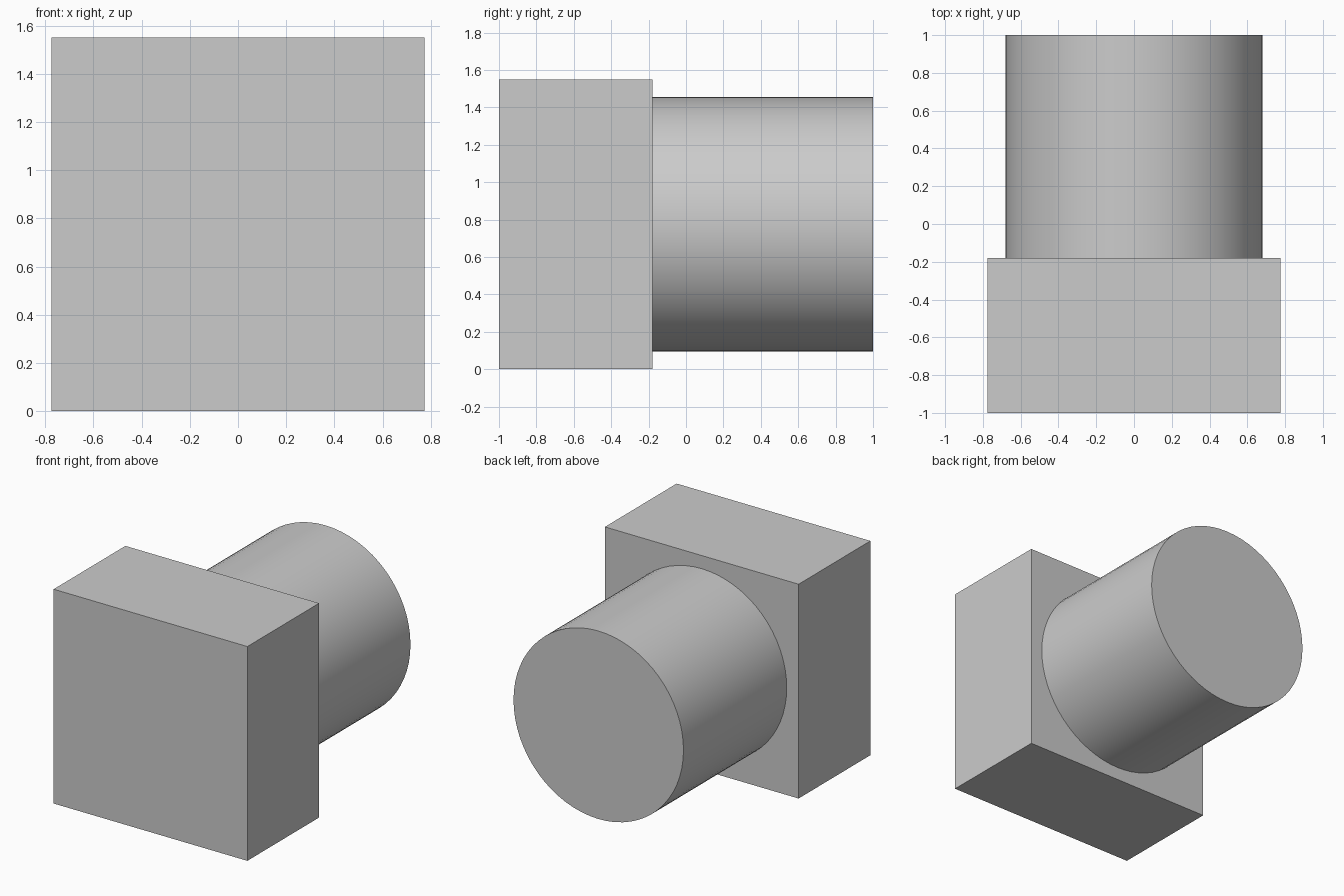
import bpy
import math

cube = bpy.data.objects.get("Cube")
if cube:
    bpy.data.objects.remove(cube, do_unlink=True)

WIDTH = 1.55
FRONT, JOIN, BACK = -1.0, -0.18, 1.0
RADIUS = 0.68
MID_Z = WIDTH / 2

# Single plain grey
grey = bpy.data.materials.new("plain grey")
grey.use_nodes = True
colour = (0.6, 0.6, 0.6, 1)
grey.diffuse_color = colour
grey.node_tree.nodes["Principled BSDF"].inputs["Base Color"].default_value = colour


def finish(name):
    obj = bpy.context.object
    obj.name = name
    obj.data.materials.append(grey)
    bpy.ops.object.transform_apply(location=False, rotation=True, scale=True)
    return obj


# Square block at the front
bpy.ops.mesh.primitive_cube_add(size=1, location=(0, (FRONT + JOIN) / 2, MID_Z))
bpy.context.object.scale = (WIDTH, JOIN - FRONT, WIDTH)
finish("square_head")

# Round shaft running to the back
bpy.ops.mesh.primitive_cylinder_add(
    vertices=64, radius=RADIUS, depth=BACK - JOIN,
    location=(0, (JOIN + BACK) / 2, MID_Z), rotation=(math.pi / 2, 0, 0))
finish("round_shaft")
bpy.ops.object.shade_smooth_by_angle(angle=math.radians(30))
